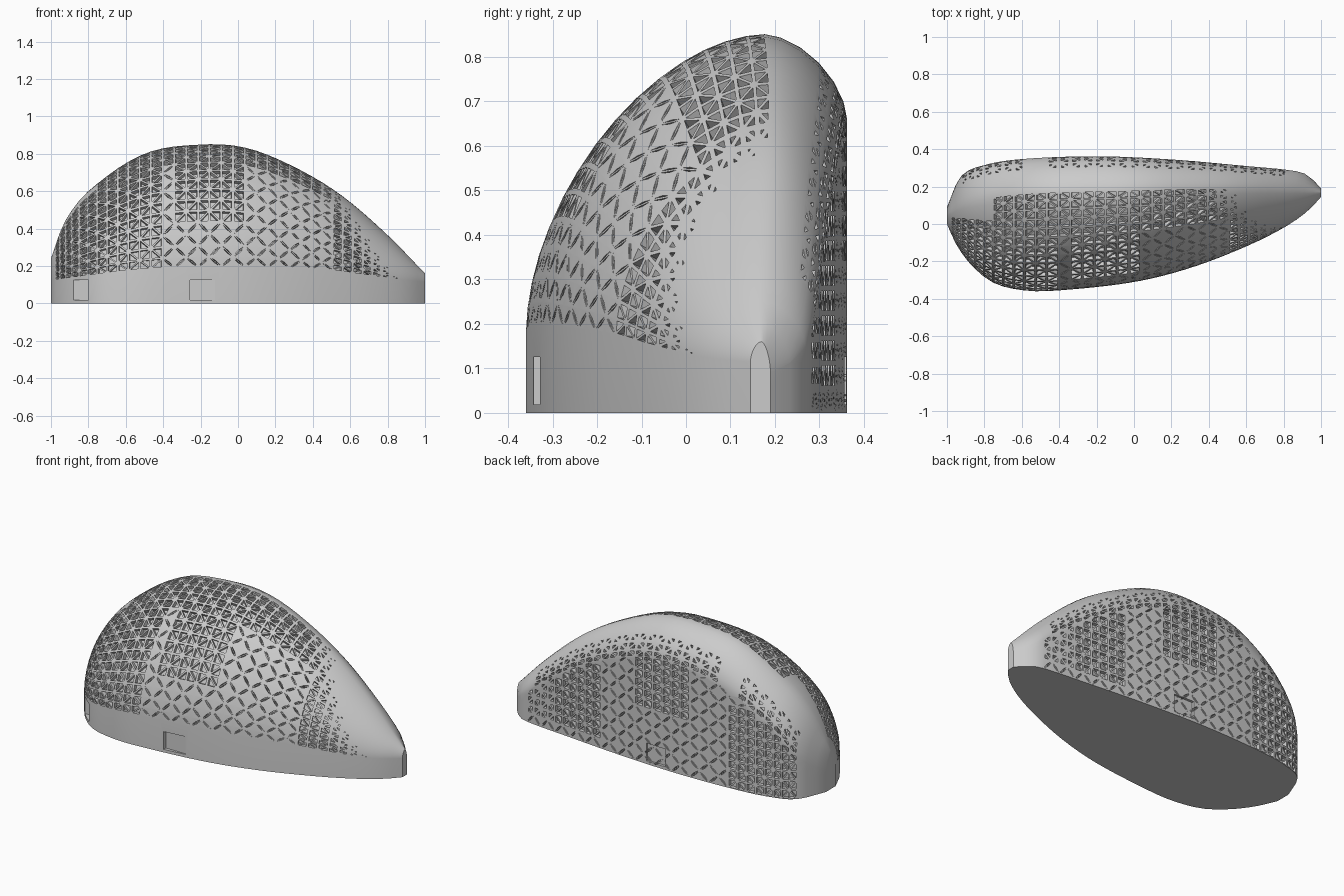
import bpy, bmesh, math
from mathutils import Vector

if "Cube" in bpy.data.objects:
    bpy.data.objects.remove(bpy.data.objects["Cube"])


def curve(pts):
    """Smooth interpolating function through (x, value) pairs."""
    def slope(k):
        a, b = pts[max(k - 1, 0)], pts[min(k + 1, len(pts) - 1)]
        return (b[1] - a[1]) / (b[0] - a[0])

    def f(x):
        k = 0
        while k < len(pts) - 2 and x > pts[k + 1][0]:
            k += 1
        (x0, y0), (x1, y1) = pts[k], pts[k + 1]
        w = x1 - x0
        t = (x - x0) / w
        return ((2*t**3 - 3*t*t + 1) * y0 + (t**3 - 2*t*t + t) * w * slope(k)
                + (3*t*t - 2*t**3) * y1 + (t**3 - t*t) * w * slope(k + 1))
    return f


# Outline curves along x: footprint front/back, crest, back crease, plinth top
front_y = curve([(-1, .0), (-.95, -.11), (-.87, -.22), (-.75, -.315), (-.58, -.356), (-.4, -.355),
                 (0, -.31), (.3, -.235), (.6, -.12), (.8, -.02), (.93, .07), (1, .145)])
back_y = curve([(-1, .09), (-.93, .25), (-.8, .315), (-.6, .347), (-.2, .362), (.2, .345),
                (.6, .31), (.85, .285), (.93, .26), (1, .19)])
crest_z = curve([(-1, .24), (-.93, .43), (-.8, .60), (-.5, .80), (-.18, .85), (.05, .83),
                 (.3, .73), (.55, .58), (.8, .365), (1, .16)])
crest_y = curve([(-1, .05), (-.9, .11), (-.6, .16), (0, .18), (.5, .19), (1, .17)])
crease_z = curve([(-1, .12), (-.93, .25), (-.8, .42), (-.5, .60), (-.2, .66), (.05, .64),
                  (.3, .55), (.55, .42), (.8, .24), (.95, .12), (1, .09)])
plinth_z = curve([(-1, .125), (-.4, .19), (.4, .185), (.85, .13), (1, .115)])

COLS, RISE, BAND, WALL = 38, 15, 6, 12

# Column positions spaced evenly along footprint and crest
fine = [-1 + k / 300 for k in range(601)]
dist = [0]
for a, b in zip(fine, fine[1:]):
    dist.append(dist[-1] + math.sqrt((b - a)**2 + .5 * (front_y(b) - front_y(a))**2
                                     + .5 * (crest_z(b) - crest_z(a))**2))
xs, k = [], 0
for i in range(COLS + 1):
    while k < 600 and dist[k] < dist[-1] * i / COLS - 1e-9:
        k += 1
    xs.append(fine[k])


def section(x):
    """Cross-section from front base over the crest to back base."""
    yf, yb, yc = front_y(x), back_y(x), crest_y(x)
    h, zc, zp = crest_z(x), crease_z(x), plinth_z(x)
    pts = [(yf, 0), (yf, zp)]
    for j in range(1, RISE + 1):
        t = math.pi / 2 * j / RISE
        c, s = max(0, math.cos(t))**1.12, math.sin(t)**1.12
        pts.append((yc - (yc - yf) * c, zp + (h - zp) * s))
    for j in range(1, BAND + 1):
        t = math.pi / 2 * j / BAND
        c, s = max(0, math.cos(t))**1.2, math.sin(t)**1.2
        pts.append((yc + (yb - yc) * s, zc + (h - zc) * c))
    for j in range(1, WALL + 1):
        pts.append((yb, min(zc, (WALL - j) * .056)))
    return [Vector((x, y, z)) for y, z in pts]


def opening(j, x, z):
    """Size and openness of the triangular recesses of a cell, or None."""
    if j == 0:
        return None
    if j <= RISE:
        f = j / RISE
        s = .68 * min(1, (.92 - .36 * f - x) / .22)
        if s < .15 or (x < -.75 and f > .85):
            return None
        wide = (x < -.42 or x > .5 or f > .72 or (-.33 < x < .06 and z > .42))
        return (s, 1) if wide else (.8, .12)
    if j <= RISE + BAND:
        r = j - RISE
        if r < 4 or x > .8 or x < -.93 or -.58 < x < -.46:
            return None
        return (.3 + .12 * (r - 4), 1)
    if x > .85 or x < -.93:
        return None
    wide = (.35 < x < .85 and z > .05) or (-.28 < x < .1 and z > .33) or (x < -.5 and z < .5)
    s = .68 if x < .65 else .45
    return (s, 1) if wide else (.8, .12)


bm = bmesh.new()


def panel(a, b, c, size, wide):
    """Triangle with a recess; a-b is the cell diagonal."""
    outer = (a, b, c)
    mid = (a.co + b.co + c.co) / 3
    n = (b.co - a.co).cross(c.co - a.co).normalized()
    p = [mid + (v.co - mid) * size for v in outer]
    p[2] = ((p[0] + p[1]) / 2).lerp(p[2], wide)
    top = [bm.verts.new(q) for q in p]
    low = [bm.verts.new(q - n * .022) for q in p]
    for k in range(3):
        m = (k + 1) % 3
        bm.faces.new((outer[k], outer[m], top[m], top[k]))
        bm.faces.new((top[k], top[m], low[m], low[k]))
    bm.faces.new(low)


# Shell skin: plain cells and recessed triangle pairs
grid = [[bm.verts.new(p) for p in section(x)] for x in xs]
rows = len(grid[0])
for i in range(COLS):
    for j in range(rows - 1):
        a, b, c, d = grid[i][j], grid[i + 1][j], grid[i + 1][j + 1], grid[i][j + 1]
        mid = (a.co + b.co + c.co + d.co) / 4
        shortest = min((p.co - q.co).length for p, q in ((a, b), (b, c), (c, d), (d, a)))
        spec = opening(j, mid.x, mid.z) if shortest > .012 else None
        if spec is None:
            bm.faces.new((a, b, c, d))
        elif (i + j) % 2:
            panel(c, a, b, *spec)
            panel(a, c, d, *spec)
        else:
            panel(b, d, a, *spec)
            panel(d, b, c, *spec)

# End caps and underside
bm.faces.new(grid[0])
bm.faces.new(grid[-1])
bm.faces.new([col[0] for col in grid] + [col[-1] for col in reversed(grid)])
bmesh.ops.remove_doubles(bm, verts=bm.verts, dist=1e-5)
bmesh.ops.recalc_face_normals(bm, faces=bm.faces)
mesh = bpy.data.meshes.new("shell")
bm.to_mesh(mesh)
bm.free()
shell = bpy.data.objects.new("shell", mesh)
bpy.context.collection.objects.link(shell)
bpy.context.view_layer.objects.active = shell
shell.select_set(True)
bpy.ops.object.shade_smooth_by_angle(angle=math.radians(28))


# Rectangular door recesses around the plinth
def door(x, y, width, depth):
    bpy.ops.mesh.primitive_cube_add(size=1, location=(x, y, .072))
    cutter = bpy.context.object
    cutter.name = "door_cutter"
    cutter.scale = (width, depth, .107)
    cutter.hide_render = True
    cutter.display_type = 'WIRE'
    mod = shell.modifiers.new("door", 'BOOLEAN')
    mod.operation, mod.solver, mod.object = 'DIFFERENCE', 'EXACT', cutter
    bpy.context.view_layer.objects.active = shell
    with bpy.context.temp_override(object=shell, active_object=shell):
        bpy.ops.object.modifier_apply(modifier=mod.name)
    bpy.data.objects.remove(cutter)


door(-.85, -.27, .10, .12)
door(-.19, -.372, .135, .10)
door(.645, -.172, .09, .10)
door(-.05, .40, .13, .11)
